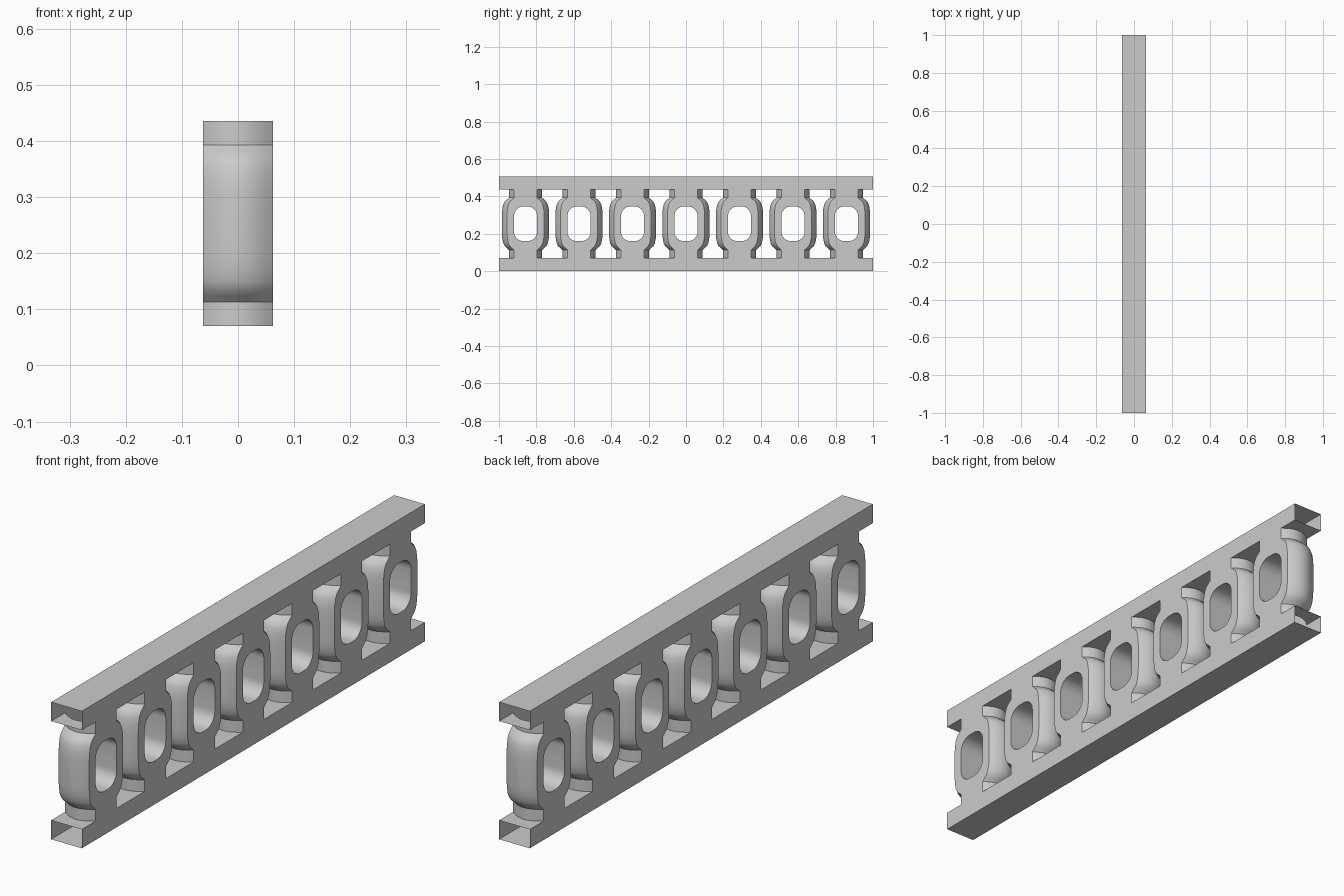
import bpy, bmesh, math

if "Cube" in bpy.data.objects:
    bpy.data.objects.remove(bpy.data.objects["Cube"])

W = 0.0625                      # half thickness in x
MID = 0.253                     # mirror height of the balusters
TOP = 0.506
NECK, BULGE = 0.0615, 0.027
CENTRES = [(i - 3) * 0.286 for i in range(7)]
XS = [W * (j / 5 - 1) for j in range(11)]

grey = bpy.data.materials.new("light grey")
grey.diffuse_color = (0.6, 0.6, 0.6, 1)
grey.use_nodes = True
grey.node_tree.nodes["Principled BSDF"].inputs["Base Color"].default_value = grey.diffuse_color


def bulge(x):
    return BULGE * (1 - (x / W) ** 2)


def finish(bm, name, smooth):
    mesh = bpy.data.meshes.new(name)
    bm.to_mesh(mesh)
    bm.free()
    mesh.materials.append(grey)
    ob = bpy.data.objects.new(name, mesh)
    bpy.context.collection.objects.link(ob)
    if smooth:
        bpy.ops.object.select_all(action='DESELECT')
        ob.select_set(True)
        bpy.context.view_layer.objects.active = ob
        bpy.ops.object.shade_smooth_by_angle(angle=math.radians(30))
    return ob


def skin(bm, rows, closed=False, flip=False):
    """Quads between neighbouring rows of vertices."""
    for a, b in zip(rows, rows[1:]):
        n = len(a)
        for i in range(n if closed else n - 1):
            k = (i + 1) % n
            q = (a[i], a[k], b[k], b[i])
            bm.faces.new(q[::-1] if flip else q)


# Baluster silhouette: neck, sloping ledge, rounded shoulder, then mirrored
half = [(NECK, 0.07), (NECK, 0.113), (0.072, 0.123), (0.084, 0.133),
        (0.092, 0.149), (0.097, 0.172), (0.099, 0.2)]
profile = half + [(h, 2 * MID - z) for h, z in reversed(half)]

# Rounded window outline
hole = []
R, HW, HH = 0.05, 0.0615, 0.0925
for sy, sz, start in ((1, 1, 0), (-1, 1, 90), (-1, -1, 180), (1, -1, 270)):
    for s in range(9):
        t = math.radians(start + s * 11.25)
        hole.append((sy * (HW - R) + R * math.cos(t),
                     MID + sz * (HH - R) + R * math.sin(t)))


def baluster(c, name):
    bm = bmesh.new()
    # bulging front and back skins
    sides = []
    for s in (-1, 1):
        rows = [[bm.verts.new((x, c + s * (h + bulge(x)), z)) for h, z in profile]
                for x in XS]
        skin(bm, rows, flip=(s < 0))
        sides.append(rows)
    # window tunnel
    tunnel = [[bm.verts.new((x, c + y, z)) for y, z in hole] for x in (-W, W)]
    skin(bm, tunnel, closed=True)
    # flat side plates around the window
    for end, ring in ((0, tunnel[0]), (-1, tunnel[1])):
        outer = sides[0][end] + sides[1][end][::-1]
        edges = []
        for loop in (outer, ring):
            for a, b in zip(loop, loop[1:] + loop[:1]):
                edges.append(bm.edges.get((a, b)) or bm.edges.new((a, b)))
        bmesh.ops.triangle_fill(bm, use_beauty=True, use_dissolve=False, edges=edges)
    bmesh.ops.recalc_face_normals(bm, faces=bm.faces[:])
    # make sure the skin faces outward
    bm.faces.ensure_lookup_table()
    bm.normal_update()
    outer = max(bm.faces, key=lambda f: f.calc_center_median().y)
    if outer.normal.y < 0:
        bmesh.ops.reverse_faces(bm, faces=bm.faces[:])
    finish(bm, name, True)


def rail(name, outer_z, inner_z):
    """Open-ended hollow rail, open into each baluster neck."""
    bm = bmesh.new()
    up = outer_z > inner_z
    pts = [(-W, inner_z), (-W, outer_z), (W, outer_z), (W, inner_z)]
    rows = [[bm.verts.new((x, y, z)) for x, z in pts] for y in (-1, 1)]
    skin(bm, rows, flip=up)
    # inner face, in pieces between the necks
    for i in range(len(CENTRES) + 1):
        lo, hi = [], []
        for x in XS:
            w = NECK + bulge(x)
            y0 = CENTRES[i - 1] + w if i else -1
            y1 = CENTRES[i] - w if i < len(CENTRES) else 1
            lo.append(bm.verts.new((x, y0, inner_z)))
            hi.append(bm.verts.new((x, y1, inner_z)))
        skin(bm, [lo, hi], flip=up)
    # outward directions
    bm.normal_update()
    for f in bm.faces:
        m = f.calc_center_median()
        m.z -= (outer_z + inner_z) / 2
        m.y = 0
        if abs(f.normal.z) > 0.5:
            m.x = 0
        if f.normal.dot(m) < 0:
            f.normal_flip()
    finish(bm, name, False)


rail("bottom_rail", 0.0, 0.07)
rail("top_rail", TOP, TOP - 0.07)
for n, c in enumerate(CENTRES):
    baluster(c, f"baluster_{n + 1}")
